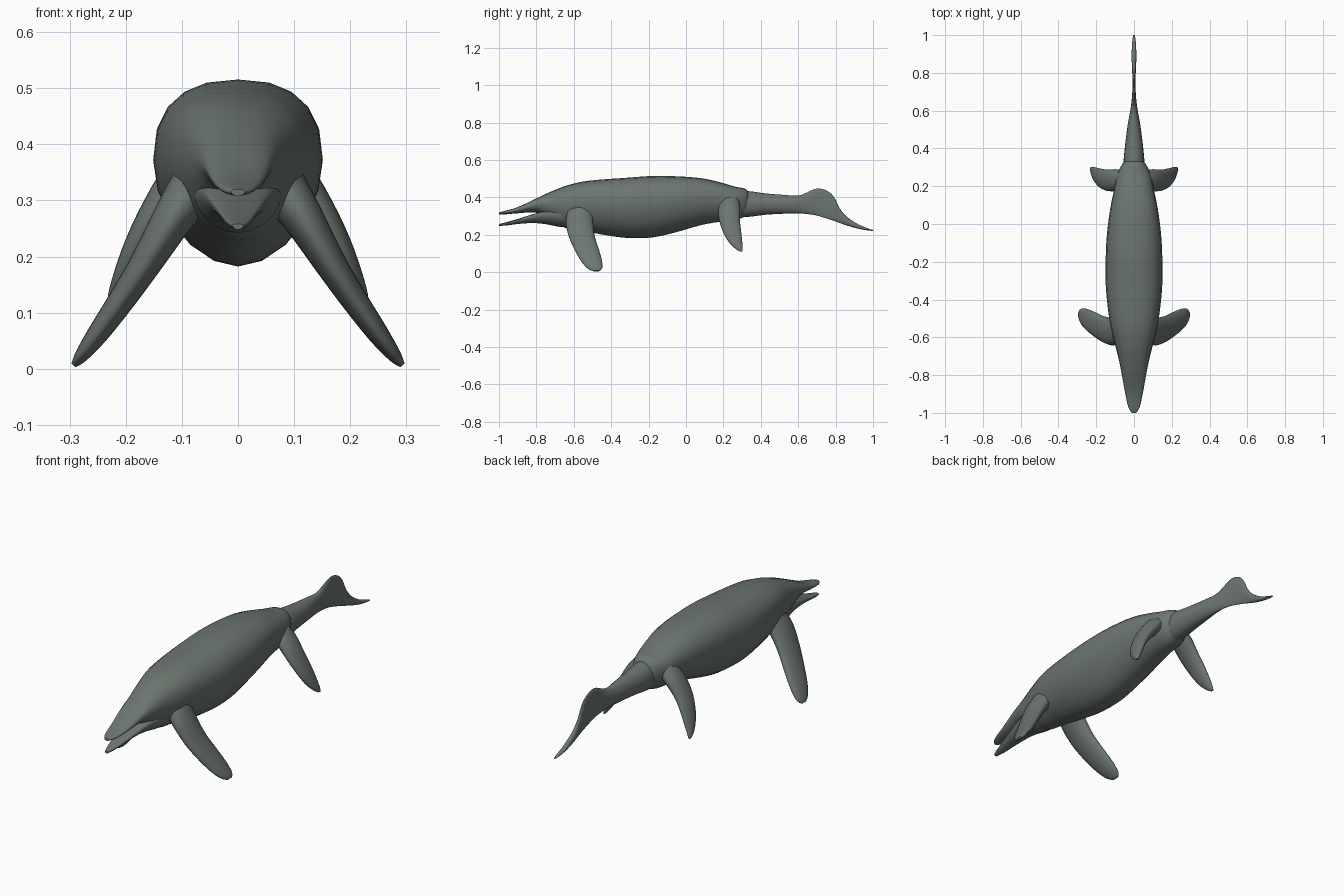
import bpy
import bmesh
import math
from mathutils import Vector

cube = bpy.data.objects.get("Cube")
if cube:
    bpy.data.objects.remove(cube)

SIDES = 20
STEPS = 3

# One dull grey-green skin
skin = bpy.data.materials.new("grey_green_skin")
skin_colour = (0.15, 0.18, 0.16, 1.0)
skin.diffuse_color = skin_colour
skin.use_nodes = True
shader = next(n for n in skin.node_tree.nodes if n.type == "BSDF_PRINCIPLED")
shader.inputs["Base Color"].default_value = skin_colour
shader.inputs["Roughness"].default_value = 0.7


def smooth_rows(rows):
    """Interpolate a table of sections with a Catmull-Rom spline."""
    result = []
    for i in range(len(rows) - 1):
        before, after = rows[max(i - 1, 0)], rows[min(i + 2, len(rows) - 1)]
        for step in range(STEPS):
            t = step / STEPS
            result.append([
                b + 0.5 * t * (c - a + t * (2 * a - 5 * b + 4 * c - d
                                            + t * (3 * (b - c) + d - a)))
                for a, b, c, d in zip(before, rows[i], rows[i + 1], after)])
    result.append(list(rows[-1]))
    return result


def curve_power(value, exponent):
    return math.copysign(abs(value) ** (2 / exponent), value)


def skin_rings(name, rings, mirrored=False):
    """Bridge closed rings of points into one smooth capped object."""
    bm = bmesh.new()
    loops = [[bm.verts.new(p) for p in ring] for ring in rings]
    for first, second in zip(loops, loops[1:]):
        for k in range(SIDES):
            n = (k + 1) % SIDES
            bm.faces.new((first[k], first[n], second[n], second[k]))
    bm.faces.new(loops[0])
    bm.faces.new(loops[-1])
    bmesh.ops.recalc_face_normals(bm, faces=bm.faces)
    mesh = bpy.data.meshes.new(name)
    bm.to_mesh(mesh)
    bm.free()
    mesh.materials.append(skin)
    obj = bpy.data.objects.new(name, mesh)
    bpy.context.collection.objects.link(obj)
    if mirrored:
        obj.modifiers.new("mirror", "MIRROR")
    bpy.ops.object.select_all(action="DESELECT")
    obj.select_set(True)
    bpy.context.view_layer.objects.active = obj
    bpy.ops.object.shade_smooth_by_angle(angle=math.radians(50))
    return obj


def trunk(name, rows, waist=0.58, upper=2.4, lower=1.85):
    """Loft along y; each row is y, half width, bottom z, top z."""
    rings = []
    for y, half, bottom, top in smooth_rows(rows):
        middle = bottom + waist * (top - bottom)
        ring = []
        for k in range(SIDES):
            angle = 2 * math.pi * k / SIDES
            c, s = math.cos(angle), math.sin(angle)
            exponent = upper if s >= 0 else lower
            height = top - middle if s >= 0 else middle - bottom
            ring.append((half * curve_power(c, exponent), y,
                         middle + height * curve_power(s, exponent)))
        rings.append(ring)
    return skin_rings(name, rings)


def flipper(name, rows):
    """Loft along a limb; each row is x, y, z, half chord, half thickness."""
    rows = smooth_rows(rows)
    rings = []
    for i, (x, y, z, chord, thick) in enumerate(rows):
        a, b = rows[max(i - 1, 0)], rows[min(i + 1, len(rows) - 1)]
        normal = Vector((a[2] - b[2], 0, b[0] - a[0])).normalized()
        ring = []
        for k in range(SIDES):
            angle = 2 * math.pi * k / SIDES
            ring.append(Vector((x, y + chord * math.cos(angle), z))
                        + normal * thick * math.sin(angle))
        rings.append(ring)
    return skin_rings(name, rings, mirrored=True)


# Body with the upper jaw running out to the snout
trunk("body_and_upper_jaw", [
    (-1.0, 0.012, 0.308, 0.32),
    (-0.97, 0.03, 0.309, 0.328),
    (-0.9, 0.046, 0.315, 0.348),
    (-0.8, 0.064, 0.318, 0.395),
    (-0.72, 0.08, 0.275, 0.432),
    (-0.64, 0.1, 0.235, 0.463),
    (-0.55, 0.122, 0.222, 0.485),
    (-0.45, 0.138, 0.202, 0.496),
    (-0.32, 0.15, 0.184, 0.505),
    (-0.18, 0.15, 0.186, 0.515),
    (-0.05, 0.143, 0.215, 0.513),
    (0.08, 0.126, 0.252, 0.503),
    (0.18, 0.106, 0.27, 0.482),
    (0.26, 0.09, 0.28, 0.458),
    (0.32, 0.06, 0.30, 0.445),
    (0.34, 0.03, 0.33, 0.41),
])

# Open lower jaw, reaching back into the throat
trunk("lower_jaw", [
    (-1.0, 0.01, 0.248, 0.258),
    (-0.96, 0.022, 0.25, 0.268),
    (-0.9, 0.034, 0.258, 0.285),
    (-0.82, 0.05, 0.263, 0.31),
    (-0.75, 0.064, 0.257, 0.33),
    (-0.67, 0.078, 0.242, 0.335),
    (-0.6, 0.075, 0.24, 0.33),
], waist=0.75)

# Tail narrowing to a thin upright fluke
trunk("tail_and_fluke", [
    (0.22, 0.055, 0.30, 0.43),
    (0.32, 0.056, 0.295, 0.435),
    (0.42, 0.047, 0.307, 0.422),
    (0.52, 0.034, 0.313, 0.414),
    (0.6, 0.02, 0.315, 0.41),
    (0.65, 0.013, 0.311, 0.428),
    (0.7, 0.009, 0.303, 0.448),
    (0.75, 0.008, 0.288, 0.438),
    (0.79, 0.009, 0.275, 0.405),
    (0.82, 0.01, 0.264, 0.345),
    (0.86, 0.012, 0.25, 0.297),
    (0.92, 0.012, 0.233, 0.257),
    (0.97, 0.009, 0.224, 0.236),
    (1.0, 0.004, 0.221, 0.226),
], waist=0.5, upper=2, lower=2)

# Long front flippers
flipper("front_flippers", [
    (0.08, -0.565, 0.32, 0.07, 0.045),
    (0.115, -0.57, 0.27, 0.073, 0.037),
    (0.16, -0.558, 0.195, 0.07, 0.029),
    (0.205, -0.533, 0.126, 0.066, 0.024),
    (0.25, -0.506, 0.062, 0.057, 0.019),
    (0.28, -0.488, 0.022, 0.04, 0.012),
    (0.293, -0.48, 0.006, 0.015, 0.005),
])

# Shorter swept rear flippers
flipper("rear_flippers", [
    (0.05, 0.235, 0.39, 0.05, 0.04),
    (0.1, 0.232, 0.345, 0.058, 0.035),
    (0.145, 0.232, 0.285, 0.056, 0.027),
    (0.18, 0.244, 0.225, 0.05, 0.021),
    (0.205, 0.261, 0.17, 0.039, 0.016),
    (0.222, 0.281, 0.13, 0.022, 0.01),
    (0.228, 0.295, 0.111, 0.007, 0.004),
])
